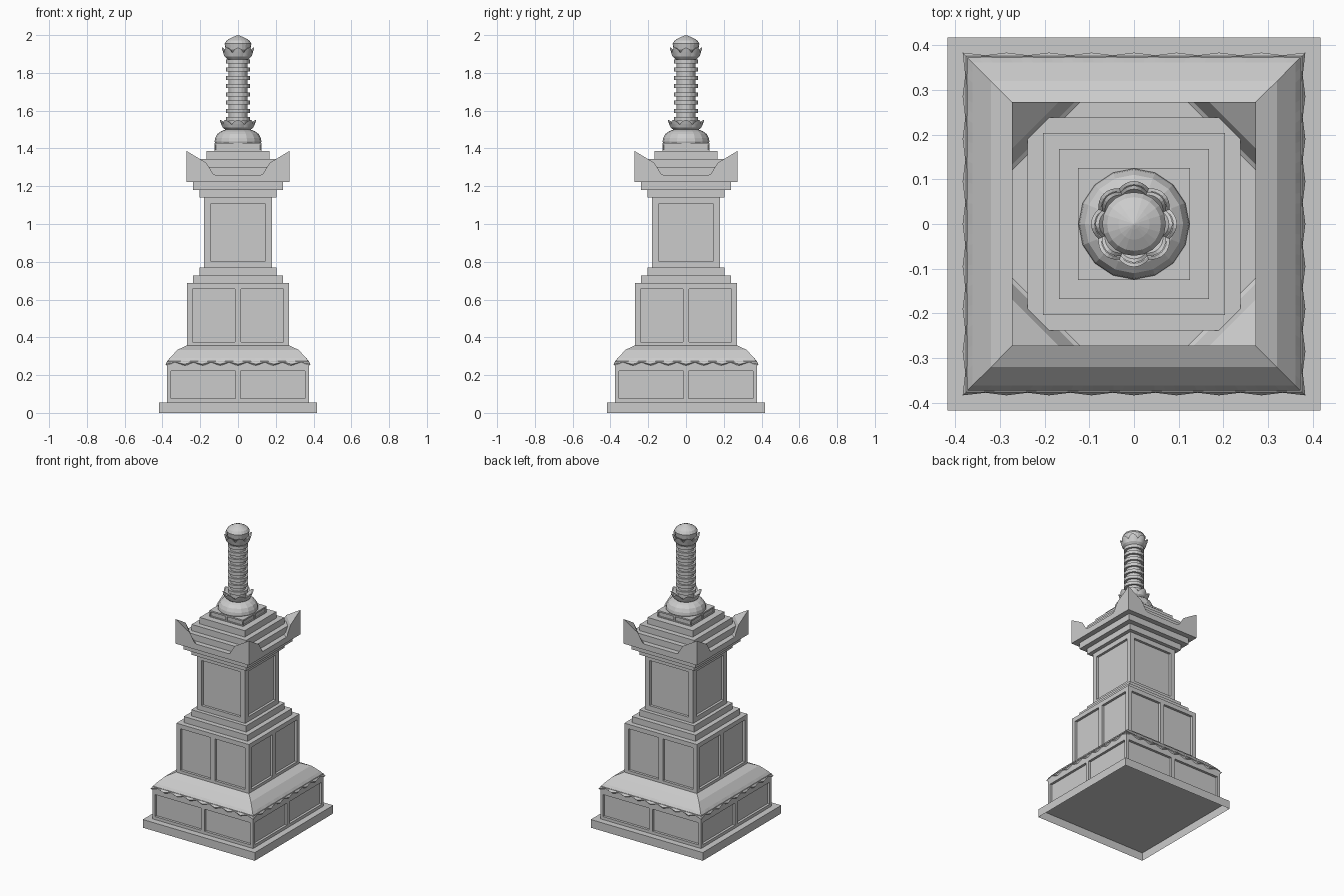
import bpy, bmesh, math
from mathutils import Vector

if "Cube" in bpy.data.objects:
    bpy.data.objects.remove(bpy.data.objects["Cube"], do_unlink=True)

stone = bpy.data.materials.new("grey stone")
stone.use_nodes = True
GREY = (0.6, 0.6, 0.6, 1)
stone.diffuse_color = GREY
stone.node_tree.nodes["Principled BSDF"].inputs["Base Color"].default_value = GREY


def finish(name, bm):
    mesh = bpy.data.meshes.new(name)
    bm.to_mesh(mesh)
    bm.free()
    mesh.materials.append(stone)
    obj = bpy.data.objects.new(name, mesh)
    bpy.context.collection.objects.link(obj)
    return obj


def slab_mesh(half, z0, z1):
    bm = bmesh.new()
    bmesh.ops.create_cube(bm, size=1)
    for v in bm.verts:
        v.co = (v.co.x * 2 * half, v.co.y * 2 * half, z0 if v.co.z < 0 else z1)
    bm.normal_update()
    return bm


def slab(name, half, z0, z1):
    return finish(name, slab_mesh(half, z0, z1))


def panelled(name, half, z0, z1, inner, outer, low, high, depth):
    """Square block with sunken panels; inner = half width of the middle post (0 = one panel)."""
    bm = slab_mesh(half, z0, z1)
    cuts = [(Vector((0, 0, z)), Vector((0, 0, 1))) for z in (low, high)]
    for axis in (Vector((1, 0, 0)), Vector((0, 1, 0))):
        for d in {outer, -outer} | ({inner, -inner} if inner else set()):
            cuts.append((axis * d, axis))
    for co, no in cuts:
        bmesh.ops.bisect_plane(bm, geom=bm.verts[:] + bm.edges[:] + bm.faces[:],
                               plane_co=co, plane_no=no)
    bm.normal_update()
    panels = []
    for f in bm.faces:
        c = f.calc_center_median()
        across = min(abs(c.x), abs(c.y))
        inside = across < outer and (inner == 0 or across > inner)
        if abs(f.normal.z) < 0.5 and low < c.z < high and inside:
            panels.append(f)
    bmesh.ops.inset_individual(bm, faces=panels, thickness=0.0005, depth=-depth)
    bmesh.ops.dissolve_limit(bm, angle_limit=0.01, verts=bm.verts, edges=bm.edges)
    return finish(name, bm)


def loft(name, rings):
    """Skin a list of closed rings and cap both ends."""
    bm = bmesh.new()
    loops = [[bm.verts.new(p) for p in ring] for ring in rings]
    n = len(loops[0])
    for a, b in zip(loops, loops[1:]):
        for i in range(n):
            j = (i + 1) % n
            bm.faces.new((a[i], a[j], b[j], b[i]))
    bm.faces.new(loops[0])
    bm.faces.new(loops[-1])
    bmesh.ops.recalc_face_normals(bm, faces=bm.faces)
    return finish(name, bm)


def circle(r, z, n):
    return [(r * math.cos(math.tau * i / n), r * math.sin(math.tau * i / n), z)
            for i in range(n)]


def turned(name, profile, n=16):
    return loft(name, [circle(r, z, n) for r, z in profile])


# Plinth, hollow and open underneath
plinth = slab_mesh(0.417, 0, 0.055)
bmesh.ops.delete(plinth, geom=[f for f in plinth.faces if f.normal.z < -0.5],
                 context='FACES_ONLY')
finish("base_plinth", plinth)

# Panelled lower storey
panelled("lower_block", 0.375, 0.055, 0.275, 0.013, 0.355, 0.075, 0.223, 0.016)


# Curved cover with a scalloped lip
def square_ring(half, z, wave=0.0, n=32):
    ring = []
    for side in range(4):
        c, s = math.cos(side * math.pi / 2), math.sin(side * math.pi / 2)
        for i in range(n):
            t = -1 + 2 * i / n
            ripple = wave * math.cos(math.tau * 8 * i / n)
            h = half + ripple * 0.5
            x, y = h, half * t if i else -h
            ring.append((x * c - y * s, x * s + y * c, z - ripple))
    return ring


loft("scalloped_cover", [
    square_ring(0.36, 0.272), square_ring(0.374, 0.257, 0.006),
    square_ring(0.38, 0.264, 0.006), square_ring(0.361, 0.291),
    square_ring(0.32, 0.334), square_ring(0.272, 0.357)])

# Panelled middle storey and steps
panelled("middle_block", 0.27, 0.35, 0.687, 0.016, 0.241, 0.376, 0.657, 0.016)
slab("middle_step_lower", 0.237, 0.687, 0.728)
slab("middle_step_upper", 0.204, 0.728, 0.77)

# Shaft with one panel on each side
panelled("upper_shaft", 0.179, 0.77, 1.14, 0, 0.145, 0.803, 1.107, 0.016)

# Corbelled eaves and stepped roof
for name, half, z0, z1 in (
        ("eave_step_lower", 0.204, 1.14, 1.18), ("eave_step_upper", 0.238, 1.18, 1.222),
        ("roof_slab", 0.273, 1.222, 1.26), ("roof_step_lower", 0.238, 1.26, 1.302),
        ("roof_step_middle", 0.203, 1.302, 1.344), ("roof_step_upper", 0.168, 1.344, 1.387)):
    slab(name, half, z0, z1)

# Upturned roof corners: a curved slope falling along the diagonal
EAVE = 0.273
slope = [(0.12, 1.26), (0.132, 1.266), (0.168, 1.324), (EAVE, 1.387)]
for k, (sx, sy) in enumerate(((1, 1), (-1, 1), (-1, -1), (1, -1))):
    bm = bmesh.new()
    rows = []
    for x, z in slope:
        pts = [(x, EAVE)] if x == EAVE else [(x, EAVE), (EAVE, x)]
        rows.append(([bm.verts.new((px * sx, py * sy, z)) for px, py in pts],
                     [bm.verts.new((px * sx, py * sy, 1.255)) for px, py in pts]))
    for (ta, ba), (tb, bb) in zip(rows, rows[1:]):
        for a, b in ((ta, tb), (ba, bb)):
            bm.faces.new((a[0], a[1], *reversed(b)))
        bm.faces.new((ta[0], tb[0], bb[0], ba[0]))
        bm.faces.new((ta[1], tb[-1], bb[-1], ba[1]))
    (t, b) = rows[0]
    bm.faces.new((t[0], t[1], b[1], b[0]))
    bmesh.ops.recalc_face_normals(bm, faces=bm.faces)
    finish("roof_corner_%d" % (k + 1), bm)

# Finial base and bowl
panelled("finial_base", 0.125, 1.387, 1.43, 0.005, 0.118, 1.392, 1.42, 0.007)
turned("finial_bowl", [(0.122, 1.43), (0.124, 1.436), (0.121, 1.454), (0.11, 1.476),
                       (0.09, 1.491), (0.06, 1.502)])


# Lotus cups: a ring of eight broad petals with pointed, outward tips
def lotus(name, z, height, r0, r1):
    n, petals = 64, 8

    def ring(r, rise, tip, bulge):
        pts = []
        for i in range(n):
            a = math.tau * i / n
            gap = 1 - abs(math.cos(petals * a / 2))
            rr = r * (1 - bulge * gap)
            pts.append((rr * math.cos(a), rr * math.sin(a),
                        z + height * rise * (1 - tip * gap)))
        return pts

    mid = r0 + (r1 - r0) * 0.6
    loft(name, [ring(r0, 0, 0, 0), ring(mid, 0.3, 0, 0.03), ring(mid * 1.1, 0.65, 0.1, 0.06),
                ring(r1, 1, 0.4, 0.1), ring(r1 - 0.008, 0.98, 0.4, 0.1),
                ring(r0 * 0.9, 0.35, 0, 0)])


lotus("lower_lotus", 1.494, 0.056, 0.06, 0.096)
lotus("upper_lotus", 1.868, 0.066, 0.052, 0.086)

# Ringed spire
turned("spire_core", [(0.049, 1.49), (0.049, 1.94)])
for i in range(8):
    z = 1.545 + i * 0.0437
    turned("spire_ring_%d" % (i + 1), [(0.063, z), (0.063, z + 0.021)])

# Pointed bud on top
turned("top_bud", [(0.045, 1.9), (0.066, 1.925), (0.071, 1.955), (0.06, 1.972),
                   (0.035, 1.986), (0.012, 1.996), (0.001, 2.0)], 20)
